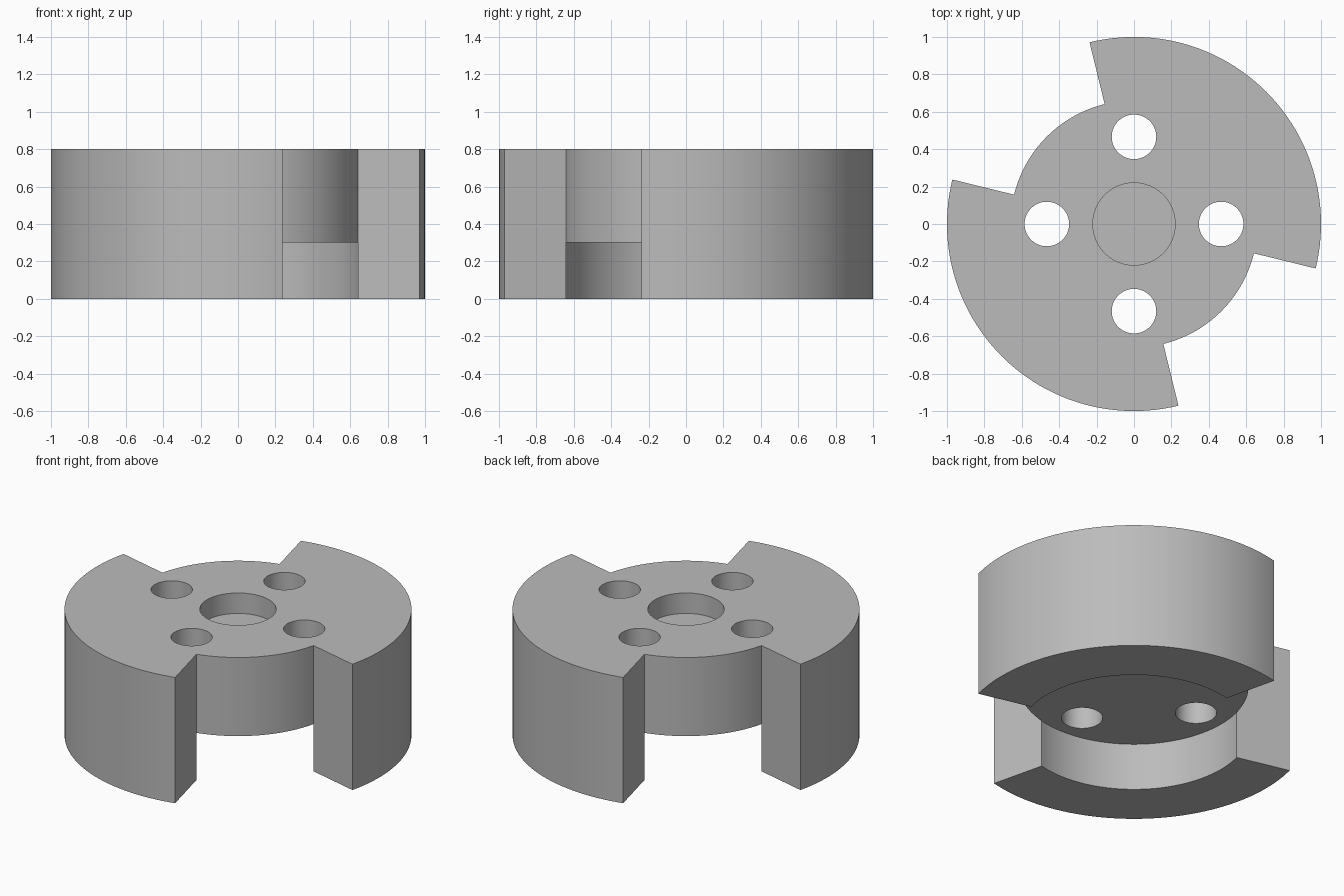
import bpy
import bmesh
from math import cos, sin, radians

default = bpy.data.objects.get("Cube")
if default:
    bpy.data.objects.remove(default, do_unlink=True)

OUTER, HUB = 1.0, 0.66
TOP, HUB_BOTTOM = 0.8, 0.3
JAW_START, JAW_SWEEP = -13.75, 117.5
JAW_STEPS, GAP_STEPS = 48, 26

metal = bpy.data.materials.new("grey_metal")
metal.use_nodes = True
grey = (0.5, 0.5, 0.5, 1)
metal.diffuse_color = grey
metal.node_tree.nodes["Principled BSDF"].inputs["Base Color"].default_value = grey


def make_object(name, bm):
    bmesh.ops.recalc_face_normals(bm, faces=bm.faces)
    mesh = bpy.data.meshes.new(name)
    bm.to_mesh(mesh)
    bm.free()
    mesh.materials.append(metal)
    obj = bpy.data.objects.new(name, mesh)
    bpy.context.collection.objects.link(obj)
    return obj


def arc(bm, start, sweep, steps, radius, z):
    angles = [radians(start + sweep * i / steps) for i in range(steps + 1)]
    return [bm.verts.new((radius * cos(a), radius * sin(a), z)) for a in angles]


def strip(bm, a, b):
    for i in range(len(a) - 1):
        bm.faces.new((a[i], a[i + 1], b[i + 1], b[i]))


# Coupling body: a raised hub with two opposite jaws reaching down
bm = bmesh.new()
top_outline, hub_outline = [], []
for turn in (0, 180):
    start = JAW_START + turn
    jaw = (start, JAW_SWEEP, JAW_STEPS)
    outer_top = arc(bm, *jaw, OUTER, TOP)
    outer_low = arc(bm, *jaw, OUTER, 0)
    inner_low = arc(bm, *jaw, HUB, 0)
    inner_mid = arc(bm, *jaw, HUB, HUB_BOTTOM)
    strip(bm, outer_top, outer_low)
    strip(bm, outer_low, inner_low)
    strip(bm, inner_low, inner_mid)
    # Open gap beside the jaw
    gap = (start + JAW_SWEEP, 180 - JAW_SWEEP, GAP_STEPS)
    gap_top = arc(bm, *gap, HUB, TOP)
    gap_mid = arc(bm, *gap, HUB, HUB_BOTTOM)
    strip(bm, gap_top, gap_mid)
    top_outline += outer_top + gap_top
    hub_outline += inner_mid + gap_mid
    # Flat end walls; the one at the jaw start meets the other gap
    for i, angle in ((0, start), (-1, start + JAW_SWEEP)):
        corner = arc(bm, angle, 0, 1, HUB, TOP)
        bm.verts.remove(corner.pop())
        bm.faces.new((outer_top[i], outer_low[i], inner_low[i], inner_mid[i], corner[0]))
bm.faces.new(top_outline)
bm.faces.new(hub_outline)
bmesh.ops.remove_doubles(bm, verts=bm.verts, dist=0.0001)
body = make_object("coupling_body", bm)

# Four bolt holes right through and one shallow centre bore
bm = bmesh.new()


def add_drill(x, y, radius, low):
    ends = [arc(bm, 0, 360, 64, radius, z) for z in (low, TOP + 0.2)]
    for ring in ends:
        for v in ring:
            v.co.x += x
            v.co.y += y
        bm.faces.new(ring[:-1])
    strip(bm, *ends)


for x, y in ((1, 0), (0, 1), (-1, 0), (0, -1)):
    add_drill(x * 0.466, y * 0.466, 0.119, 0.1)
add_drill(0, 0, 0.22, TOP - 0.13)
bmesh.ops.remove_doubles(bm, verts=bm.verts, dist=0.0001)
drills = make_object("drill_cutters", bm)
drills.hide_render = True

cut = body.modifiers.new("holes", 'BOOLEAN')
cut.operation = 'DIFFERENCE'
cut.solver = 'EXACT'
cut.object = drills
bpy.ops.object.select_all(action='DESELECT')
body.select_set(True)
bpy.context.view_layer.objects.active = body
bpy.ops.object.modifier_apply(modifier=cut.name)
bpy.data.objects.remove(drills, do_unlink=True)
bpy.ops.object.shade_smooth_by_angle(angle=radians(30))
